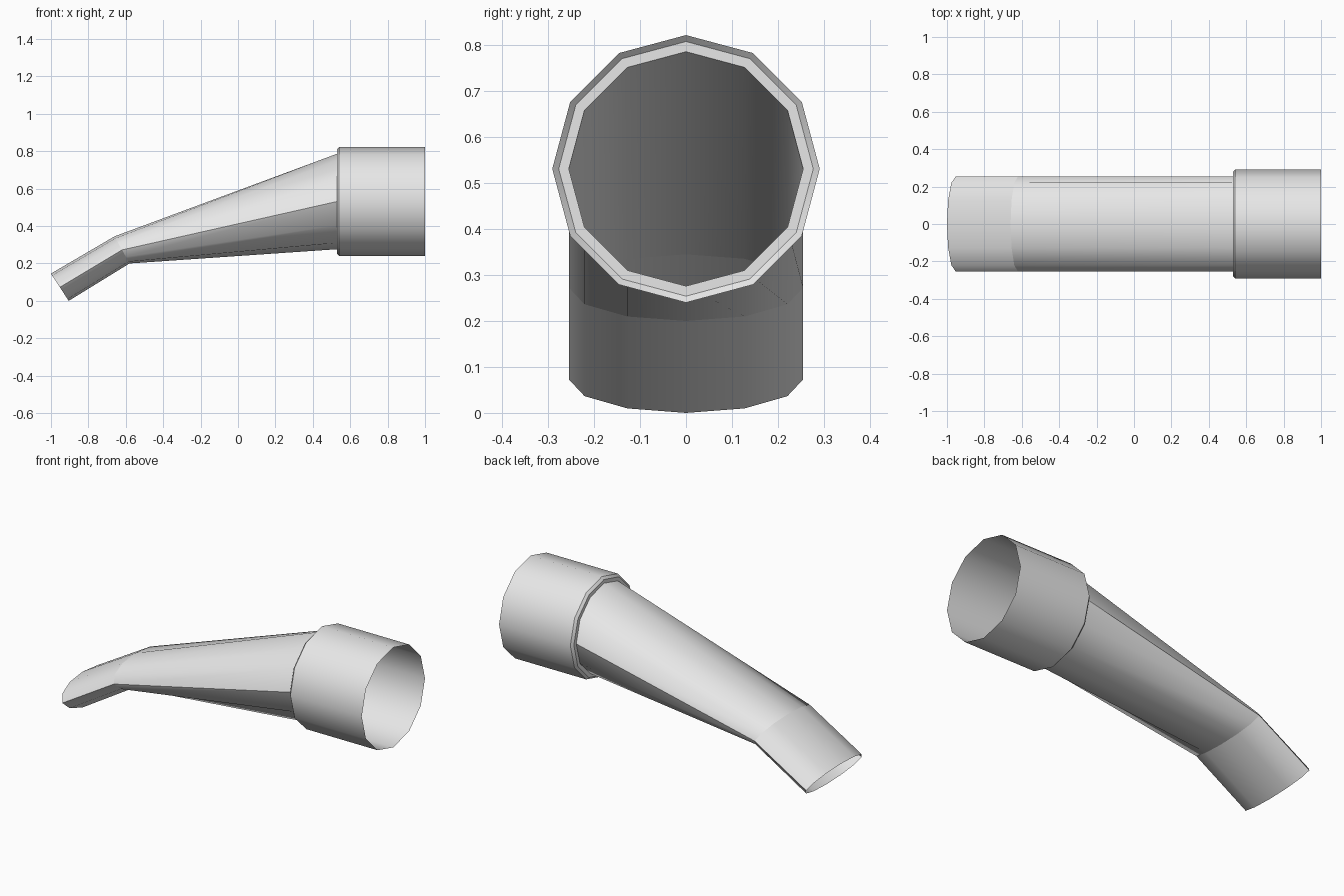
import bpy, bmesh, math
from mathutils import Vector

cube = bpy.data.objects.get("Cube")
if cube:
    bpy.data.objects.remove(cube, do_unlink=True)

SIDES = 12

grey = bpy.data.materials.new("light_grey")
grey.use_nodes = True
grey.diffuse_color = (0.8, 0.8, 0.8, 1)
grey.node_tree.nodes["Principled BSDF"].inputs["Base Color"].default_value = (0.8, 0.8, 0.8, 1)


def section(top, bottom, half_width):
    """Twelve-sided ring given its top and bottom points (x, z) and half width."""
    t, b = Vector((top[0], 0, top[1])), Vector((bottom[0], 0, bottom[1]))
    centre, up = (t + b) / 2, (t - b) / 2
    angles = [math.tau * i / SIDES for i in range(SIDES)]
    return [centre + up * math.cos(a) + Vector((0, half_width * math.sin(a), 0)) for a in angles]


def disc(x, radius, z=0.531):
    return section((x, z + radius), (x, z - radius), radius)


def loft(name, rings):
    """Open tube through the rings, listed from -x to +x."""
    bm = bmesh.new()
    loops = [[bm.verts.new(p) for p in ring] for ring in rings]
    for a, b in zip(loops, loops[1:]):
        for i in range(SIDES):
            j = (i + 1) % SIDES
            bm.faces.new((a[i], a[j], b[j], b[i]))
    # Turn the walls outward
    centre = sum((v.co for v in bm.verts), Vector()) / len(bm.verts)
    if sum(f.normal.dot(f.calc_center_median() - centre) * f.calc_area()
           for f in bm.faces if not f.normal_update()) < 0:
        bmesh.ops.reverse_faces(bm, faces=bm.faces[:])
    mesh = bpy.data.meshes.new(name)
    bm.to_mesh(mesh)
    bm.free()
    mesh.materials.append(grey)
    obj = bpy.data.objects.new(name, mesh)
    bpy.context.collection.objects.link(obj)
    bpy.ops.object.select_all(action='DESELECT')
    obj.select_set(True)
    bpy.context.view_layer.objects.active = obj
    bpy.ops.object.shade_smooth_by_angle(angle=math.radians(40))
    return obj


# Shared rings
neck = disc(0.528, 0.255)
bend = section((-0.66, 0.345), (-0.58, 0.2), 0.255)
mouth = section((-1.0, 0.146), (-0.905, 0.0), 0.255)

# Flattened tip, tapering body, and socket with a bevelled shoulder
loft("nozzle_tip", [mouth, bend])
loft("nozzle_body", [bend, neck])
loft("socket_collar", [neck, disc(0.528, 0.277), disc(0.541, 0.291), disc(1.0, 0.291)])
